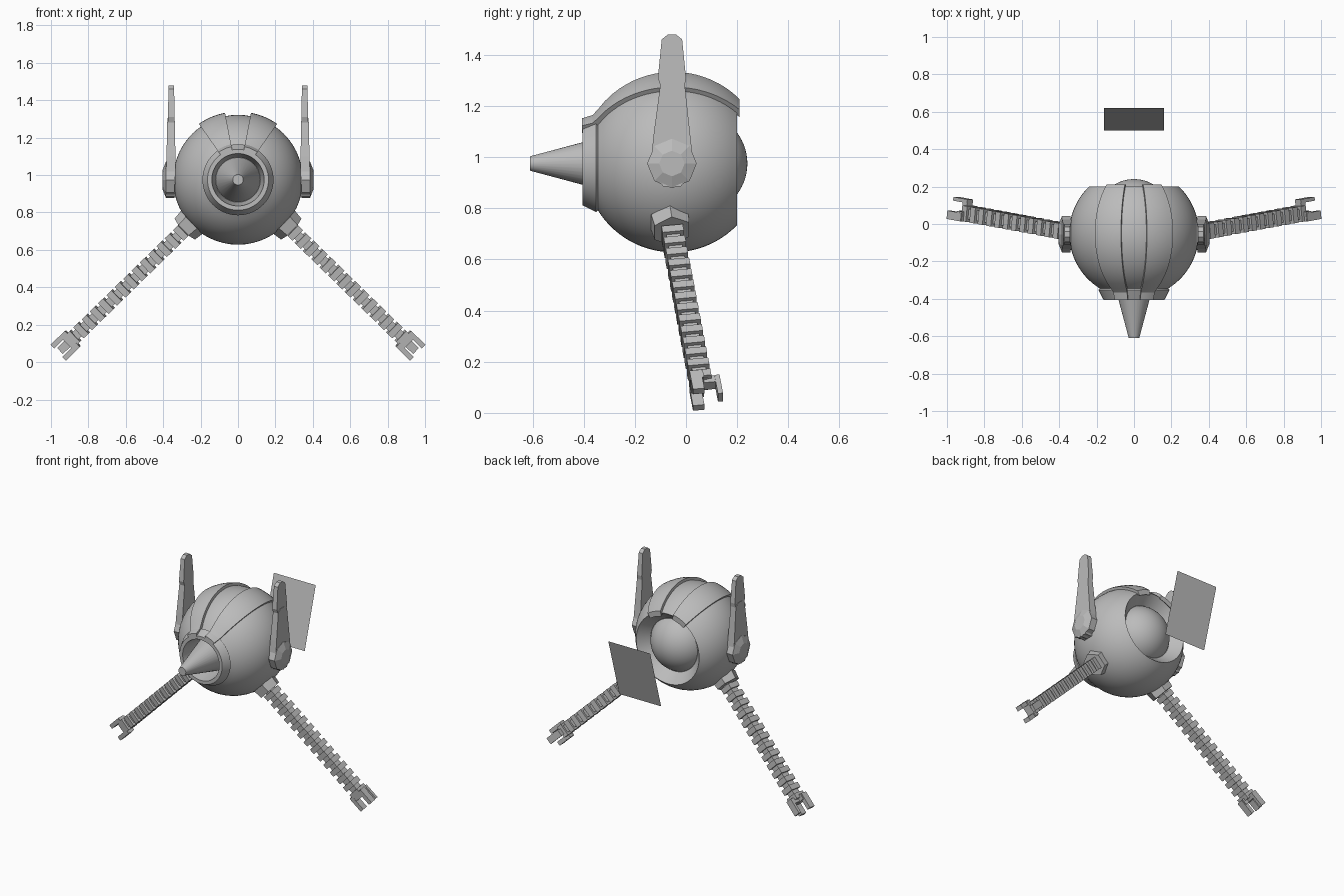
import bpy, bmesh, math
from mathutils import Matrix, Vector

if "Cube" in bpy.data.objects:
    bpy.data.objects.remove(bpy.data.objects["Cube"])

grey = bpy.data.materials.new("plain grey")
grey.diffuse_color = (0.5, 0.5, 0.5, 1)
grey.use_nodes = True
grey.node_tree.nodes["Principled BSDF"].inputs["Base Color"].default_value = grey.diffuse_color
CY, CZ, R = -0.05, 0.975, 0.347      # body sphere


def finish(name, bm, smooth=None):
    bmesh.ops.recalc_face_normals(bm, faces=bm.faces[:])
    me = bpy.data.meshes.new(name)
    bm.to_mesh(me)
    bm.free()
    me.materials.append(grey)
    ob = bpy.data.objects.new(name, me)
    bpy.context.collection.objects.link(ob)
    if smooth:
        bpy.ops.object.select_all(action='DESELECT')
        ob.select_set(True)
        bpy.context.view_layer.objects.active = ob
        bpy.ops.object.shade_smooth_by_angle(angle=math.radians(smooth))
    return ob


def both_sides(name, build, smooth=None):
    for side, word in ((1, "right"), (-1, "left")):
        bm = bmesh.new()
        build(bm)
        bmesh.ops.scale(bm, vec=(side, 1, 1), verts=bm.verts[:])
        finish(f"{word}_{name}", bm, smooth)


def lathe(name, profile, n=56):
    """Revolve (radius, y) points about the body's front-to-back axis."""
    bm = bmesh.new()
    vs = [bm.verts.new((r, y, CZ)) for r, y in profile]
    es = [bm.edges.new(p) for p in zip(vs, vs[1:])]
    bmesh.ops.spin(bm, geom=vs + es, cent=(0, 0, CZ), axis=(0, 1, 0),
                   angle=math.tau, steps=n)
    bmesh.ops.remove_doubles(bm, verts=bm.verts[:], dist=1e-4)
    return finish(name, bm, 30)


def sphere_r(y, rad=R):
    return math.sqrt(rad * rad - (y - CY) ** 2)


def span(a, b, n):
    return [a + (b - a) * i / n for i in range(n + 1)]


# Body shell with front nozzle and rear socket
lathe("body", [(0, -0.27), (0.12, -0.27), (0.14, -0.405), (0.163, -0.405), (0.19, -0.352)]
      + [(sphere_r(y), y) for y in span(-0.345, 0.2, 26)]
      + [(0.18, 0.13), (0, 0.12)])
# Nose cone
lathe("nose_cone", [(0, -0.27), (0.119, -0.27), (0.028, -0.61), (0, -0.61)], 32)
# Rear dome
lathe("rear_dome", [(0.2 * math.sin(a), 0.04 + 0.2 * math.cos(a))
                    for a in span(0, math.radians(66), 12)])


# Raised top panels following the body's curve
def panel(bm):
    path = [(0.18, -0.407), (0.193, -0.365)]
    path += [(sphere_r(y, R + 0.018), y) for y in span(-0.345, 0.21, 20)]
    rows = []
    for a in span(math.radians(11), math.radians(35), 6):
        rows.append([[bm.verts.new((math.sin(a) * (r - d), y, CZ + math.cos(a) * (r - d)))
                      for r, y in path] for d in (0, 0.035)])
    for p, q in zip(rows, rows[1:]):
        for k in (0, 1):
            for i in range(len(path) - 1):
                bm.faces.new((p[k][i], p[k][i + 1], q[k][i + 1], q[k][i]))
        for i in (0, -1):
            bm.faces.new((p[0][i], q[0][i], q[1][i], p[1][i]))
    for row in (rows[0], rows[-1]):
        for i in range(len(path) - 1):
            bm.faces.new((row[0][i], row[0][i + 1], row[1][i + 1], row[1][i]))


both_sides("top_panel", panel, 30)


# Ear blades: outline in y-z, thinner towards the top
def blade(bm, outline, inset=0.0):
    loops = []
    for outer in (0, 1):
        loop = []
        for y, z in outline:
            t = (z - 0.88) / 0.6
            x = 0.387 - 0.013 * t - inset if outer else 0.33 + 0.012 * t
            loop.append(bm.verts.new((x, y, z)))
        loops.append(loop)
        bm.faces.new(loop)
    for i in range(len(outline)):
        j = (i + 1) % len(outline)
        bm.faces.new((loops[0][i], loops[0][j], loops[1][j], loops[1][i]))


both_sides("ear_lower_blade", lambda bm: blade(bm, [
    (-0.09, 0.885), (-0.02, 0.885), (0.03, 0.96), (0.015, 1.1), (-0.005, 1.285),
    (-0.035, 1.305), (-0.075, 1.305), (-0.1, 1.285), (-0.125, 1.1), (-0.14, 0.96)]))
both_sides("ear_upper_blade", lambda bm: blade(bm, [
    (-0.1, 1.28), (-0.005, 1.28), (0, 1.31), (-0.015, 1.46), (-0.04, 1.48),
    (-0.07, 1.48), (-0.095, 1.46), (-0.11, 1.31)], 0.003))


# Octagonal ear hub with a shallow crown
def hub(bm):
    for r1, r2, x1, x2 in ((0.097, 0.097, 0.34, 0.385), (0.097, 0.05, 0.385, 0.404)):
        m = Matrix.Translation(((x1 + x2) / 2, -0.055, CZ)) @ Matrix.Rotation(math.pi / 2, 4, 'Y')
        bmesh.ops.create_cone(bm, cap_ends=True, segments=8, radius1=r1, radius2=r2,
                              depth=x2 - x1, matrix=m)


both_sides("ear_hub", hub)

# Arm frame: local z runs down the arm, x is across it, y points to the back
START, END = Vector((0.26, -0.06, 0.735)), Vector((0.895, 0.058, 0.115))
D = (END - START).normalized()
W = (Vector((0, 1, 0)) - D * D.y).normalized()
U = W.cross(D)
FRAME = Matrix.Translation(START) @ Matrix((U, W, D)).transposed().to_4x4()
LENGTH = (END - START).length


def box(bm, centre, size):
    m = FRAME @ Matrix.Translation(centre) @ Matrix.Diagonal((*size, 1))
    bmesh.ops.create_cube(bm, size=1, matrix=m)


# Hexagonal shoulder collar
def collar(bm):
    m = FRAME @ Matrix.Translation((0, 0, 0.005)) @ Matrix.Rotation(math.pi / 2, 4, 'Z')
    bmesh.ops.create_cone(bm, cap_ends=True, segments=6, radius1=0.085, radius2=0.078,
                          depth=0.06, matrix=m)


both_sides("shoulder_collar", collar)


# Ribbed arm: a thin core with square ribs
def arm(bm):
    box(bm, (0, 0, LENGTH / 2), (0.05, 0.055, LENGTH))
    count = 14
    for i in range(count):
        box(bm, (0, 0, 0.06 + i * (LENGTH - 0.08) / (count - 1)), (0.08, 0.084, 0.036))


both_sides("ribbed_arm", arm)


# Three-pronged claw
def claw(bm):
    z = LENGTH
    box(bm, (0, -0.015, z), (0.11, 0.05, 0.04))
    box(bm, (0, 0.035, z), (0.04, 0.08, 0.035))
    for x, y in ((0.045, -0.02), (-0.045, -0.02), (0, 0.066)):
        box(bm, (x, y, z + 0.035), (0.028 if y < 0 else 0.045, 0.045 if y < 0 else 0.02, 0.105))


both_sides("claw", claw)

# Tilted flat plate floating behind the body
bm = bmesh.new()
bm.faces.new([bm.verts.new(p) for p in ((-0.16, 0.5, 0.735), (0.16, 0.5, 0.735),
                                        (0.16, 0.62, 1.145), (-0.16, 0.62, 1.145))])
finish("rear_plate", bm)
